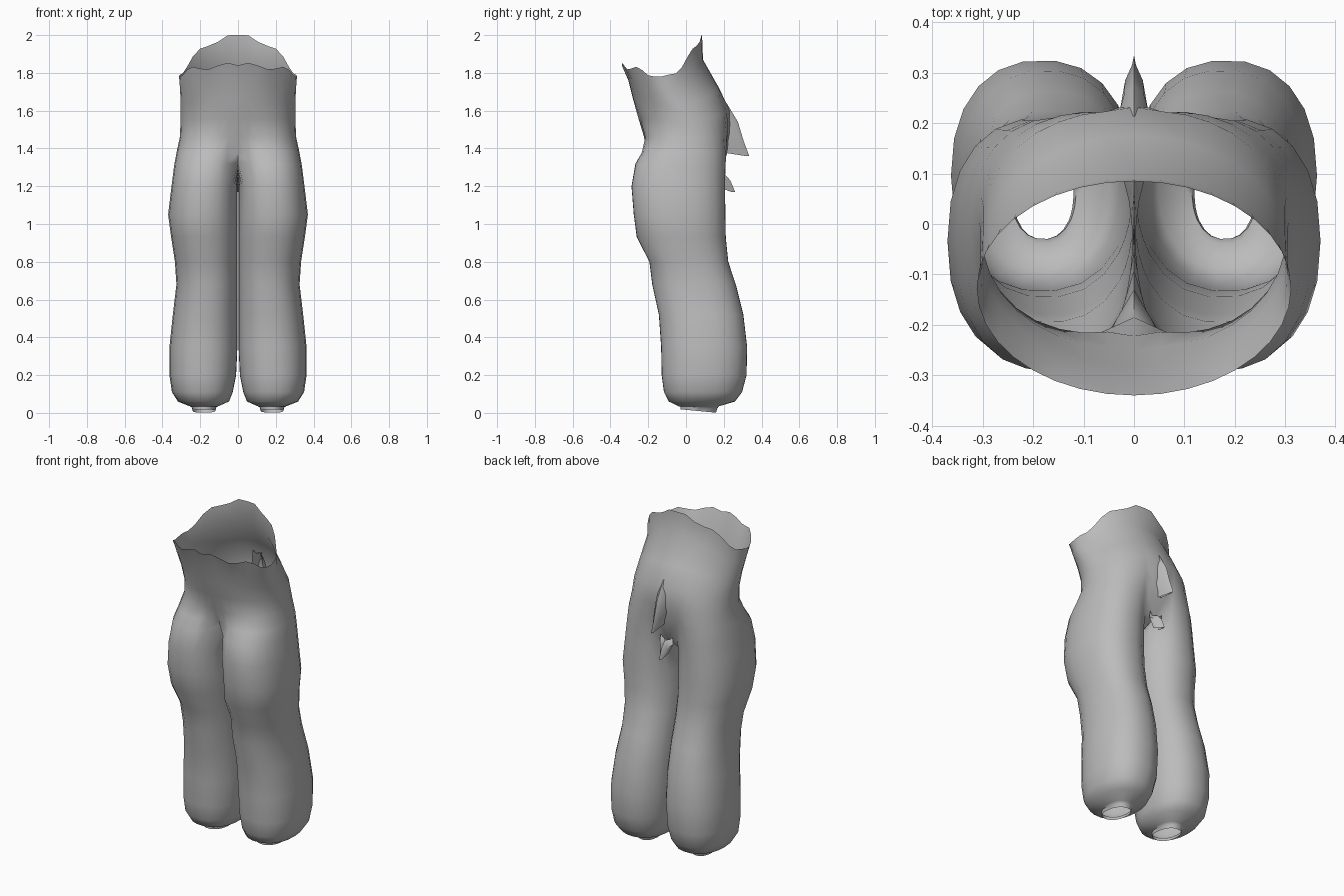
import bpy, bmesh, math

if "Cube" in bpy.data.objects:
    bpy.data.objects.remove(bpy.data.objects["Cube"])

cloth = bpy.data.materials.new("grey cloth")
cloth.diffuse_color = (0.5, 0.5, 0.5, 1)
cloth.use_nodes = True
cloth.node_tree.nodes["Principled BSDF"].inputs["Base Color"].default_value = cloth.diffuse_color

N_OUT, N_IN = 19, 7   # points around the outside and along the inseam


def spow(v, p):
    return math.copysign(abs(v) ** p, v)


def pelvis_ring(zf, zs, zb, w, yf, yb, blend, wf, wb):
    """Half ring from front centre to back centre; blend moves it to thigh shape."""
    leg = leg_ring(zs, w, 0.0, wf, wb)
    pts = []
    for i in range(N_OUT):
        t = math.radians(-90 + 180 * i / (N_OUT - 1))
        s, c = math.sin(t), math.cos(t)
        z = zs + ((zf - zs) * abs(s) ** 0.8 if s < 0 else (zb - zs) * s ** 1.7)
        p = (w * c, (yf + yb) / 2 + (yb - yf) / 2 * s, z)
        k = blend if 0 < i < N_OUT - 1 else 0
        pts.append((p[0] + (leg[i][0] - p[0]) * k,
                    p[1] + (leg[i][1] - p[1]) * k, z))
    pts[0] = (0, pts[0][1], pts[0][2])
    pts[-1] = (0, pts[-1][1], pts[-1][2])
    return pts


def leg_ring(z, w, x_in, yf, yb, tilt=0.0):
    """Closed rounded ring: outside points first, then the inseam."""
    cx, a = (w + x_in) / 2, (w - x_in) / 2
    cy, b = (yf + yb) / 2, (yb - yf) / 2
    angles = [-145 + 290 * i / (N_OUT - 1) for i in range(N_OUT)]
    angles += [145 + 70 * (i + 1) / (N_IN + 1) for i in range(N_IN)]
    pts = []
    for d in angles:
        t = math.radians(d)
        s = spow(math.sin(t), 0.88)
        pts.append((cx + a * spow(math.cos(t), 0.88), cy + b * s, z - tilt * s))
    return pts


# Waist and hips: front, side, back height, half width, front, back, thigh blend
PELVIS = [
    (1.84, 1.77, 2.00, .312, -.340, .085, 0, -.30, .10),
    (1.76, 1.70, 1.87, .306, -.305, .090, 0, -.30, .20),
    (1.66, 1.62, 1.72, .304, -.280, .175, 0, -.27, .20),
    (1.56, 1.54, 1.60, .304, -.252, .232, .1, -.25, .23),
    (1.46, 1.46, 1.48, .308, -.222, .240, .3, -.25, .23),
    (1.38, 1.38, 1.38, .325, -.185, .220, .65, -.275, .225),
    (1.32, 1.31, 1.27, .338, -.130, .180, .9, -.287, .215)]
# Legs: height, outer side, inner side, front, back, tilt
LEGS = [
    (1.20, .352, .003, -.290, .208, 0), (1.05, .370, .003, -.278, .210, 0),
    (.93, .354, .003, -.262, .212, 0), (.80, .334, .003, -.195, .225, 0),
    (.68, .326, .003, -.180, .265, 0), (.52, .345, .003, -.145, .305, 0),
    (.35, .363, .003, -.133, .325, 0), (.20, .363, .010, -.130, .322, 0),
    (.11, .350, .028, -.118, .298, 0), (.06, .318, .048, -.092, .260, 0),
    (.035, .255, .105, -.040, .175, 0), (.03, .245, .115, -.030, .165, .008),
    (.01, .240, .120, -.030, .160, .009)]

bm = bmesh.new()
rings = []
for k, row in enumerate(PELVIS):
    pts = pelvis_ring(*row)
    if k == 0:   # ragged waist edge
        pts = [(x, y, z + 0.014 * math.sin(i * 1.5) * (0 < i < N_OUT - 1))
               for i, (x, y, z) in enumerate(pts)]
    rings.append([bm.verts.new(p) for p in pts])

# Crotch seam joins the last hip ring front to back
front, back = rings[-1][0].co.copy(), rings[-1][-1].co.copy()
seam = []
for i in range(N_IN):
    p = back.lerp(front, (i + 1) / (N_IN + 1))
    seam.append(bm.verts.new((0, p.y, p.z - 0.02)))
hip = rings[-1]
for a, b in zip(rings, rings[1:]):
    for i in range(N_OUT - 1):
        bm.faces.new((a[i], b[i], b[i + 1], a[i + 1]))

# Leg and ankle cuff
prev = hip + seam
for row in LEGS:
    cur = [bm.verts.new(p) for p in leg_ring(*row)]
    n = len(cur)
    for i in range(n):
        j = (i + 1) % n
        bm.faces.new((prev[i], cur[i], cur[j], prev[j]))
    prev = cur


def finish(bm, name):
    """Turn half a part into a mirrored, smooth object."""
    bmesh.ops.recalc_face_normals(bm, faces=bm.faces)
    me = bpy.data.meshes.new(name)
    bm.to_mesh(me)
    bm.free()
    me.materials.append(cloth)
    ob = bpy.data.objects.new(name, me)
    bpy.context.collection.objects.link(ob)
    bpy.context.view_layer.objects.active = ob
    ob.select_set(True)
    mod = ob.modifiers.new("mirror", 'MIRROR')
    mod.merge_threshold = 0.001
    bpy.ops.object.modifier_apply(modifier="mirror")
    bpy.ops.object.shade_smooth_by_angle(angle=math.radians(50))
    ob.select_set(False)
    return ob


# Make the open shell face outward: the outermost hip face must point to +x
finish(bm, "trousers")

# Loose seat folds at the back: pointed flaps, ridge and outer foot lines
FLAPS = {
    "upper_seat_flap": [(1.64, .215, .03), (1.54, .275, .04), (1.44, .305, .035),
                        (1.36, .335, .008)],
    "lower_seat_flap": [(1.27, .20, .04), (1.23, .235, .045), (1.17, .26, .015)]}
for name, rows in FLAPS.items():
    bm = bmesh.new()
    lines = []
    for z, y, w in rows:
        lines.append([bm.verts.new((0, y, z)), bm.verts.new((w * .5, y - .02, z)),
                      bm.verts.new((w, .185, z + .02))])
    for a, b in zip(lines, lines[1:]):
        for i in range(2):
            bm.faces.new((a[i], a[i + 1], b[i + 1], b[i]))
    finish(bm, name)
